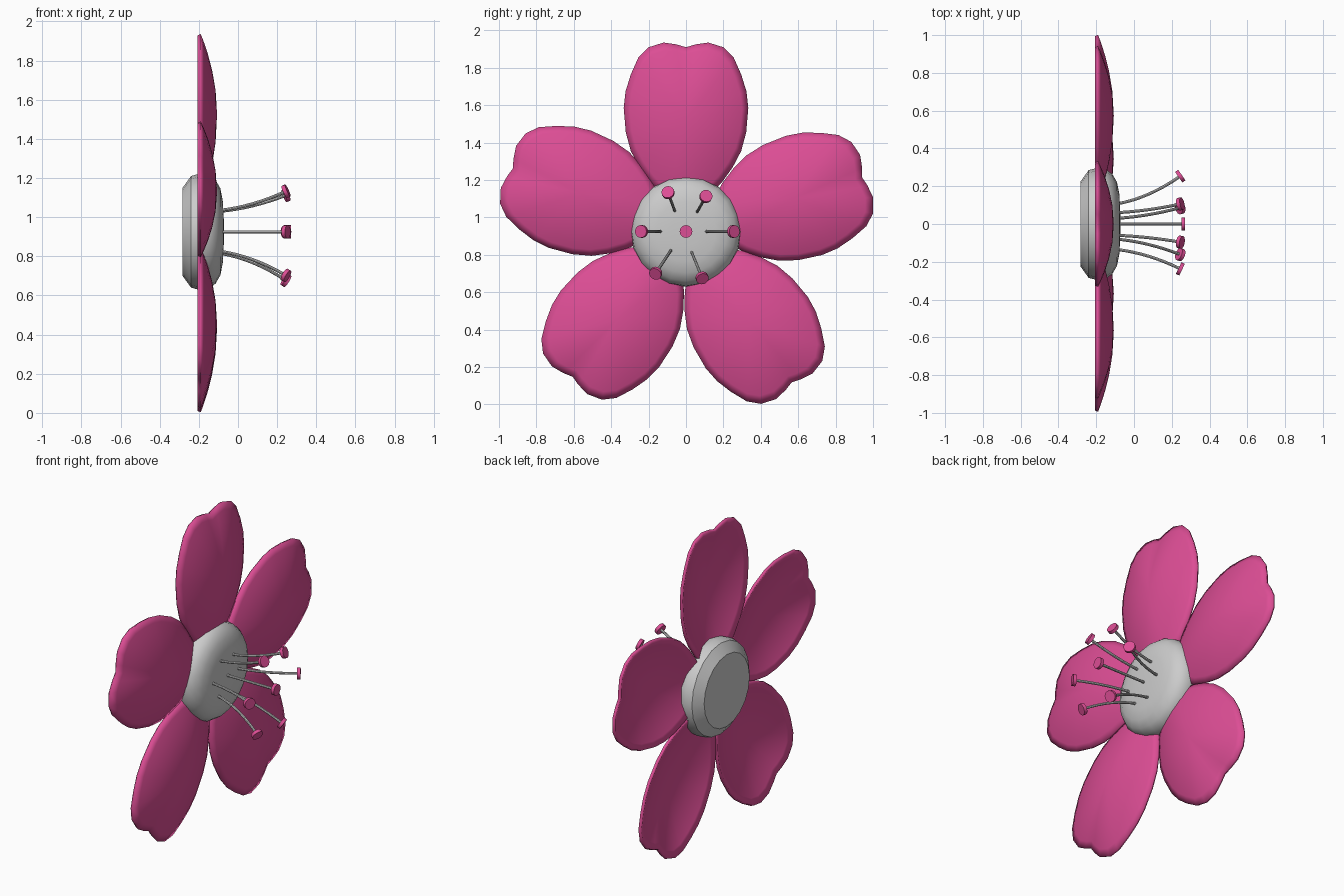
import bpy, bmesh, math
from mathutils import Vector

if "Cube" in bpy.data.objects:
    bpy.data.objects.remove(bpy.data.objects["Cube"])

CZ = 0.925  # height of the flower centre; the flower faces +x

pink = bpy.data.materials.new("petal_pink")
pink.diffuse_color = (0.72, 0.075, 0.30, 1)
pink.use_nodes = True
pink.node_tree.nodes["Principled BSDF"].inputs["Base Color"].default_value = pink.diffuse_color


def add_object(name, bm, mat=None, angle=40):
    mesh = bpy.data.meshes.new(name)
    bm.to_mesh(mesh)
    bm.free()
    obj = bpy.data.objects.new(name, mesh)
    bpy.context.collection.objects.link(obj)
    if mat:
        mesh.materials.append(mat)
    bpy.ops.object.select_all(action='DESELECT')
    obj.select_set(True)
    bpy.context.view_layer.objects.active = obj
    bpy.ops.object.shade_smooth_by_angle(angle=math.radians(angle))
    return obj


# Petal: half outline (half width, distance from centre), mirrored and domed
HALF = [(0, .985), (.05, 1.0), (.12, 1.01), (.20, .985), (.255, .93), (.295, .84),
        (.323, .75), (.333, .66), (.322, .53), (.295, .43), (.25, .344),
        (.19, .26), (.10, .17), (0, .13)]
OUTLINE = [(-w, r) for w, r in HALF] + [(w, r) for w, r in HALF[-2:0:-1]]
MID, RIM_X, DOME = 0.6, -0.19, 0.083


def petal(name, degrees):
    a = math.radians(degrees)
    bm = bmesh.new()

    def vert(w, r, t):
        r, w = MID + (r - MID) * t, w * t
        return bm.verts.new((RIM_X + DOME * (1 - t * t),
                             r * math.cos(a) + w * math.sin(a),
                             CZ + r * math.sin(a) - w * math.cos(a)))

    rings = [[vert(w, r, t) for w, r in OUTLINE] for t in (1, .9, .75, .55, .3)]
    tip = vert(0, MID, 0)
    n = len(OUTLINE)
    for outer, inner in zip(rings, rings[1:]):
        for i in range(n):
            j = (i + 1) % n
            bm.faces.new((outer[i], outer[j], inner[j], inner[i]))
    for i in range(n):
        bm.faces.new((rings[-1][i], rings[-1][(i + 1) % n], tip))
    obj = add_object(name, bm, pink)
    solid = obj.modifiers.new("thickness", 'SOLIDIFY')
    solid.thickness = 0.018
    solid.offset = -1


for k, degrees in enumerate((90, 17, -55, -128, 160)):
    petal(f"petal_{k + 1}", degrees)


# Sweep circular sections along a path; entries are (centre, direction, radius)
def sweep(sections, sides):
    bm = bmesh.new()
    rings = []
    for centre, direction, radius in sections:
        d = Vector(direction).normalized()
        u = Vector((0, 0, 1)).cross(d).normalized()
        v = d.cross(u)
        rings.append([bm.verts.new(Vector(centre) + radius * (
            u * math.cos(math.tau * i / sides) + v * math.sin(math.tau * i / sides)))
            for i in range(sides)])
    for a, b in zip(rings, rings[1:]):
        for i in range(sides):
            j = (i + 1) % sides
            bm.faces.new((a[i], a[j], b[j], b[i]))
    bm.faces.new(rings[0][::-1])
    bm.faces.new(rings[-1])
    return bm


# Centre disc: flat chamfered back and rounded front
profile = [(-.283, .225), (-.24, .285), (-.20, .296), (-.15, .29), (-.115, .265),
           (-.09, .222), (-.078, .16), (-.073, .08), (-.072, .02)]
add_object("flower_centre", sweep([((x, 0, CZ), (1, 0, 0), r) for x, r in profile], 20), angle=32)

# Stamens: root (y, z) and tip (x, y, z); stems bend outwards to a small disc head
STAMENS = [((0, .925), (.255, 0, .925)),
           ((-.06, 1.035), (.24, -.095, 1.13)), ((.06, 1.03), (.24, .105, 1.11)),
           ((-.135, .925), (.24, -.235, .925)), ((.107, .925), (.24, .25, .925)),
           ((-.08, .825), (.24, -.16, .705)), ((.03, .815), (.24, .085, .68))]
for k, ((y, z), tip) in enumerate(STAMENS):
    root, tip = Vector((-.09, y, z)), Vector(tip)
    side = Vector((0, tip.y - y, tip.z - z))
    length = tip.x - root.x
    sections = []
    for i in range(9):
        t = i / 8
        bend = .4 * t + .6 * t * t
        slope = .4 + 1.2 * t
        point = root + Vector((length * t, 0, 0)) + side * bend
        direction = Vector((length, 0, 0)) + side * slope
        sections.append((point, direction, .008))
    add_object(f"stamen_stem_{k + 1}", sweep(sections, 8))
    d = direction.normalized()
    head = [(tip - d * .004, d, .034), (tip + d * .016, d, .034)]
    add_object(f"stamen_head_{k + 1}", sweep(head, 16), pink)
